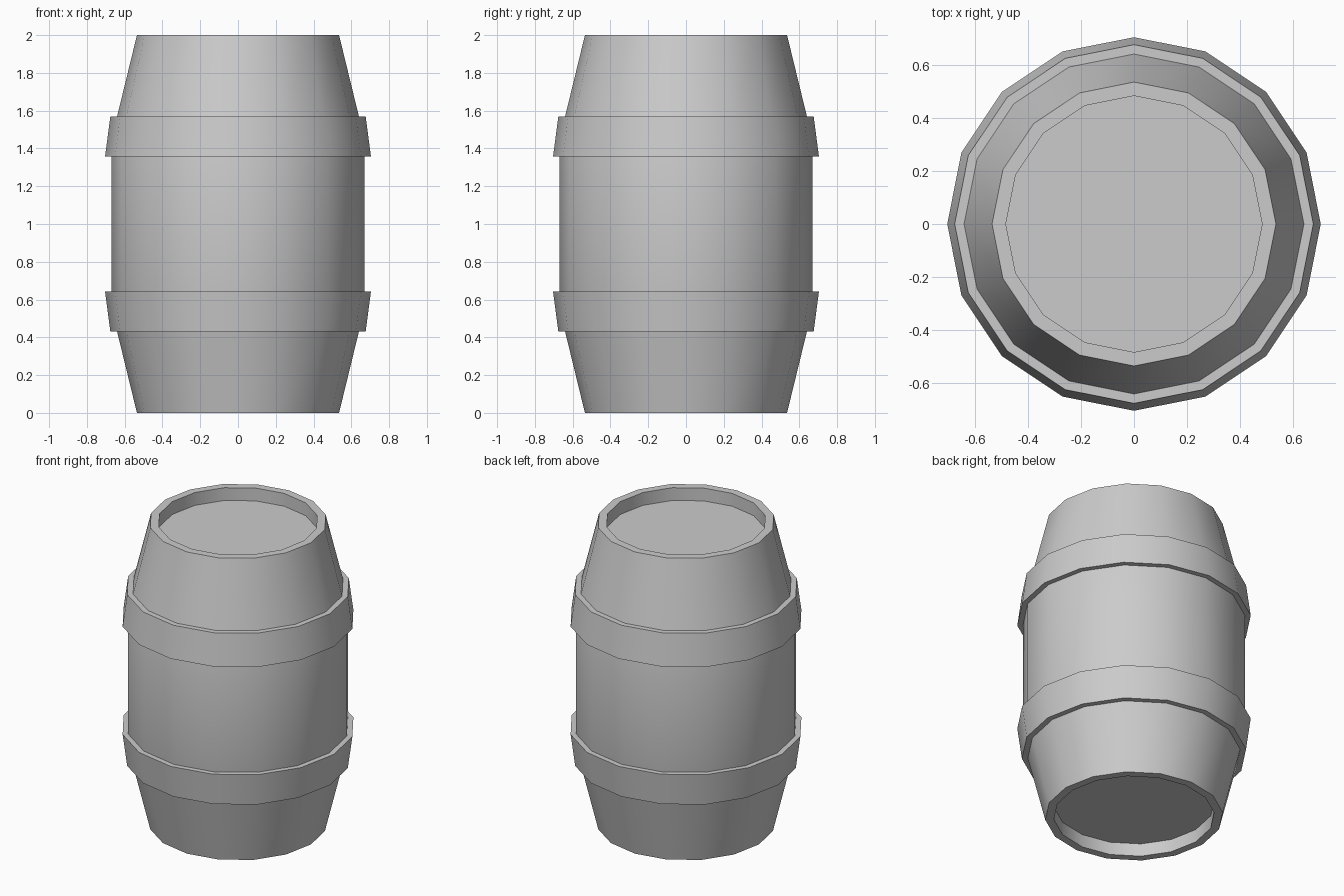
import bpy, bmesh, math

if "Cube" in bpy.data.objects:
    bpy.data.objects.remove(bpy.data.objects["Cube"])

SIDES = 16

grey = bpy.data.materials.new("barrel_grey")
grey.diffuse_color = (0.6, 0.6, 0.6, 1)
grey.use_nodes = True
grey.node_tree.nodes["Principled BSDF"].inputs["Base Color"].default_value = grey.diffuse_color


def lathe(name, profile, closed):
    """Spin an (r, z) profile around z; open profiles get flat end caps."""
    bm = bmesh.new()
    rings = []
    for r, z in profile:
        rings.append([bm.verts.new((r * math.cos(2 * math.pi * i / SIDES),
                                    r * math.sin(2 * math.pi * i / SIDES), z))
                      for i in range(SIDES)])
    count = len(rings) if closed else len(rings) - 1
    for k in range(count):
        a, b = rings[k], rings[(k + 1) % len(rings)]
        for i in range(SIDES):
            j = (i + 1) % SIDES
            bm.faces.new((a[i], a[j], b[j], b[i]))
    if not closed:
        bm.faces.new(rings[0])
        bm.faces.new(rings[-1])
    bmesh.ops.recalc_face_normals(bm, faces=bm.faces)
    mesh = bpy.data.meshes.new(name)
    bm.to_mesh(mesh)
    bm.free()
    mesh.materials.append(grey)
    ob = bpy.data.objects.new(name, mesh)
    bpy.context.collection.objects.link(ob)
    bpy.ops.object.select_all(action='DESELECT')
    ob.select_set(True)
    bpy.context.view_layer.objects.active = ob
    bpy.ops.object.shade_smooth_by_angle(angle=math.radians(30))
    return ob


# Barrel body: recessed end, rim, tapered staves, mirrored about mid height
lower = [(0.483, 0.085), (0.483, 0), (0.535, 0), (0.64, 0.43), (0.67, 0.553)]
upper = [(r, 2 - z) for r, z in reversed(lower)]
lathe("barrel_body", lower + upper, False)

# Flared hoops, the upper one mirroring the lower
hoop = [(0.64, 0.432), (0.676, 0.432), (0.704, 0.643), (0.67, 0.643), (0.67, 0.553)]
lathe("lower_hoop", hoop, True)
lathe("upper_hoop", [(r, 2 - z) for r, z in hoop], True)
